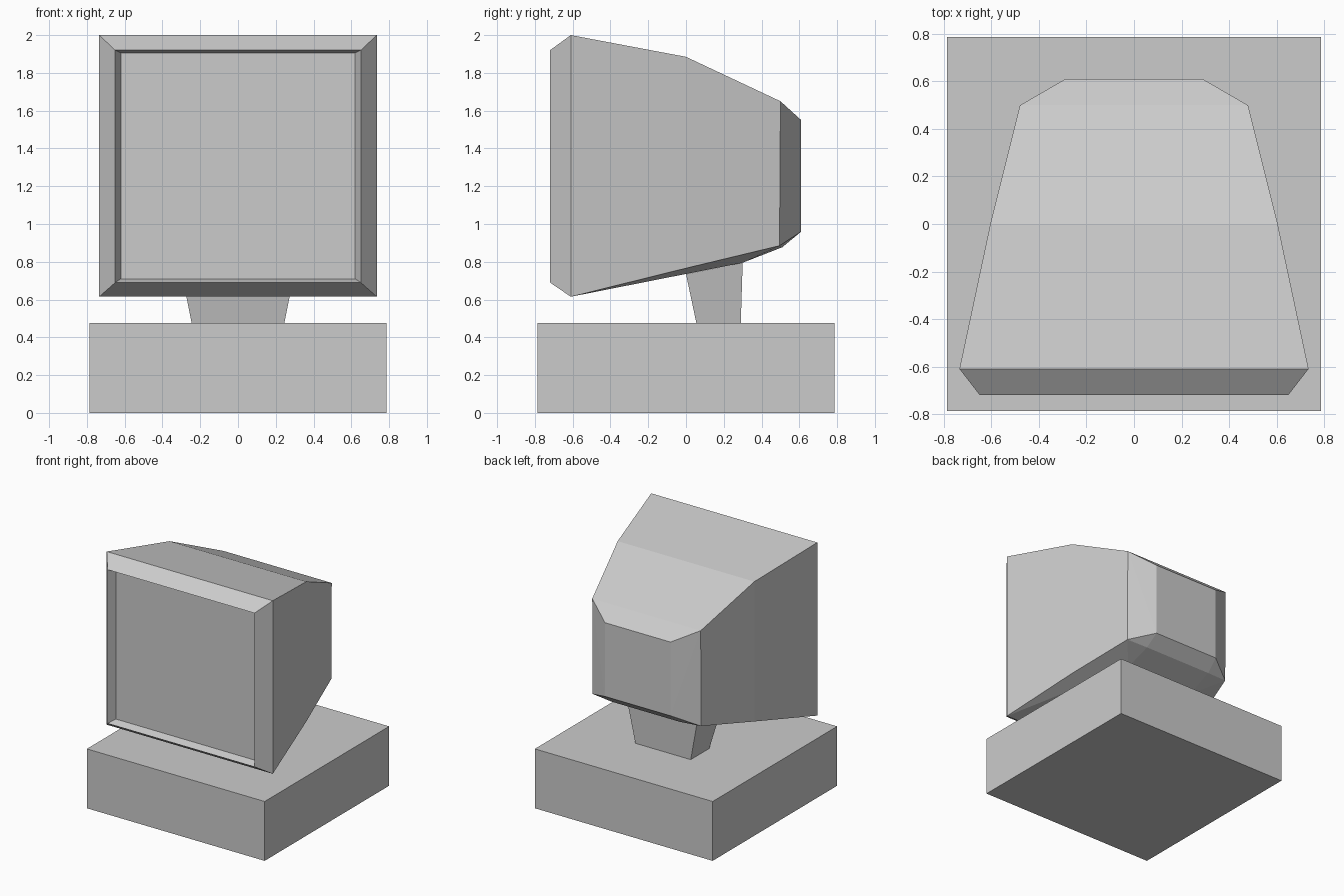
import bpy, bmesh
from math import copysign

if "Cube" in bpy.data.objects:
    bpy.data.objects.remove(bpy.data.objects["Cube"])

grey = bpy.data.materials.new("light_grey")
grey.diffuse_color = (0.6, 0.6, 0.6, 1)
grey.use_nodes = True
grey.node_tree.nodes["Principled BSDF"].inputs["Base Color"].default_value = grey.diffuse_color


def hull(half_points):
    """Convex shell of points (half width, y, z) mirrored in x."""
    bm = bmesh.new()
    for x, y, z in half_points:
        for side in (-1, 1):
            bm.verts.new((side * x, y, z))
    bmesh.ops.convex_hull(bm, input=bm.verts[:])
    bmesh.ops.dissolve_limit(bm, angle_limit=0.01, verts=bm.verts[:], edges=bm.edges[:])
    bmesh.ops.recalc_face_normals(bm, faces=bm.faces[:])
    return bm


def finish(bm, name):
    mesh = bpy.data.meshes.new(name)
    bm.to_mesh(mesh)
    bm.free()
    mesh.materials.append(grey)
    obj = bpy.data.objects.new(name, mesh)
    bpy.context.collection.objects.link(obj)


# Square base block
B = 0.787
finish(hull([(B, y, z) for y in (-B, B) for z in (0, 0.475)]), "base")

# Flared neck, meeting the sloping underside of the housing
finish(hull([(0.245, 0.055, 0.475), (0.245, 0.29, 0.475),
             (0.297, 0.0, 0.735), (0.309, 0.30, 0.795)]), "neck")

# Monitor housing: bevelled front rim tapering to a chamfered back
housing = hull([
    (0.65, -0.72, 0.69), (0.65, -0.72, 1.92),      # front rim
    (0.735, -0.61, 0.615), (0.735, -0.61, 2.0),    # widest frame
    (0.605, 0.0, 0.766), (0.605, 0.0, 1.885),      # middle
    (0.48, 0.495, 0.885), (0.48, 0.50, 1.65),      # rear shoulder
    (0.309, 0.30, 0.795), (0.30, 0.51, 0.877),     # underside folds
    (0.29, 0.61, 0.96), (0.29, 0.61, 1.55),        # back panel
])

# Recessed screen with slanted walls
screen = min(housing.faces, key=lambda f: f.calc_center_median().y)
bmesh.ops.inset_individual(housing, faces=[screen], thickness=0.02)
for v in screen.verts:
    v.co = (copysign(0.62, v.co.x), -0.66, 0.71 if v.co.z < 1.3 else 1.905)
finish(housing, "monitor_housing")
